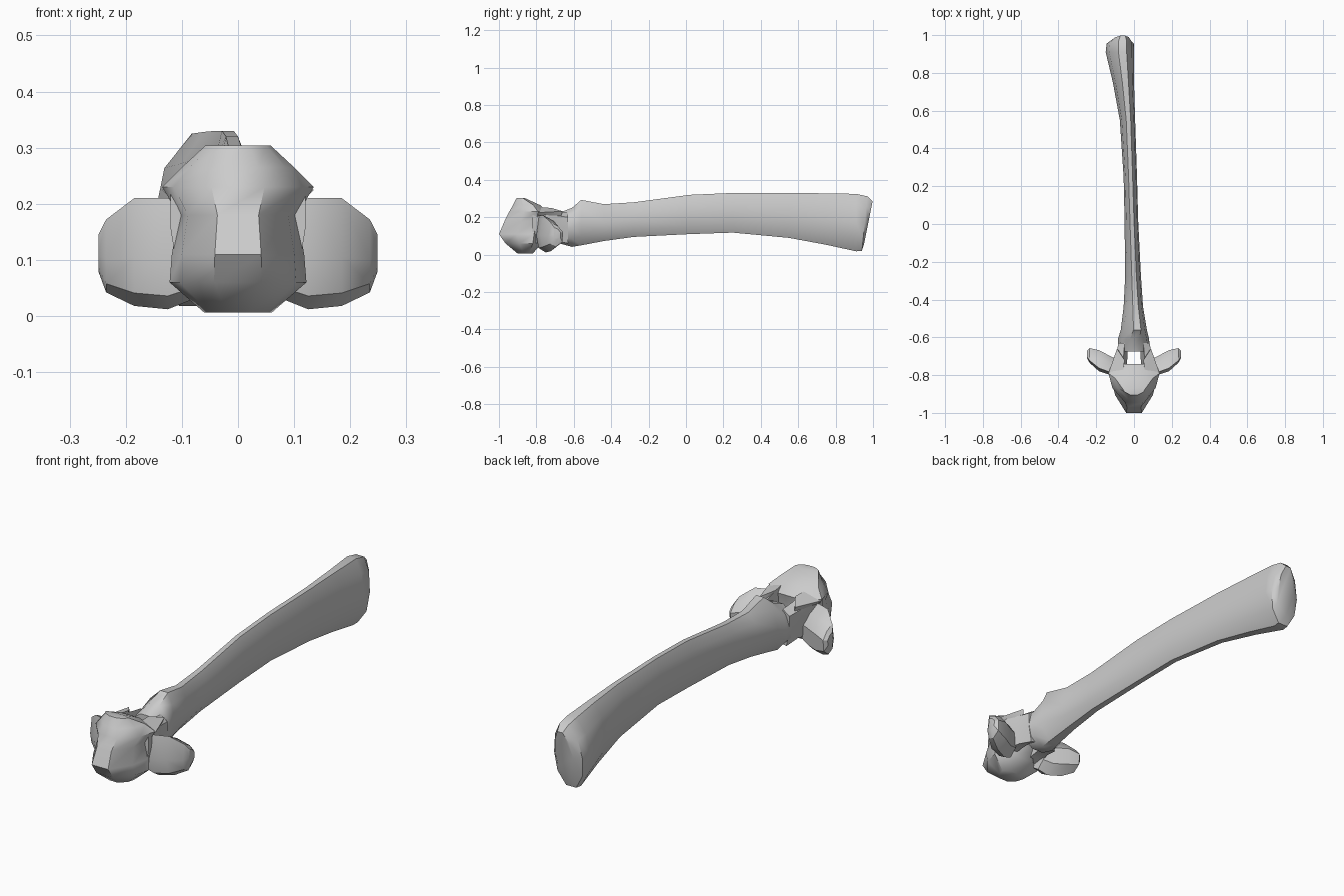
import bpy, bmesh, math

if "Cube" in bpy.data.objects:
    bpy.data.objects.remove(bpy.data.objects["Cube"])


def finish(name, bm, angle=38):
    bmesh.ops.recalc_face_normals(bm, faces=bm.faces)
    me = bpy.data.meshes.new(name)
    bm.to_mesh(me)
    bm.free()
    ob = bpy.data.objects.new(name, me)
    bpy.context.collection.objects.link(ob)
    bpy.ops.object.select_all(action='DESELECT')
    bpy.context.view_layer.objects.active = ob
    ob.select_set(True)
    bpy.ops.object.shade_smooth_by_angle(angle=math.radians(angle))
    return ob


def loft(name, rings, angle=38):
    """Skin a list of equal-length point rings and cap both ends."""
    bm = bmesh.new()
    vr = [[bm.verts.new(p) for p in r] for r in rings]
    n = len(vr[0])
    for a, b in zip(vr, vr[1:]):
        for i in range(n):
            j = (i + 1) % n
            bm.faces.new((a[i], a[j], b[j], b[i]))
    bm.faces.new(vr[0])
    bm.faces.new(vr[-1])
    return finish(name, bm, angle)


def hull(name, pts):
    bm = bmesh.new()
    for p in pts:
        bm.verts.new(p)
    res = bmesh.ops.convex_hull(bm, input=bm.verts)
    junk = [g for g in res['geom_interior'] if isinstance(g, bmesh.types.BMVert)]
    bmesh.ops.delete(bm, geom=junk, context='VERTS')
    return finish(name, bm)


# Long blade: y, left x, right x, top ridge x, bottom z, top z, end tilt
SHAFT = [(-0.675, -0.085, 0.085, 0.0, 0.06, 0.225, 0.0),
         (-0.61, -0.085, 0.08, 0.0, 0.042, 0.25, 0.0),
         (-0.56, -0.07, 0.068, 0.02, 0.05, 0.293, 0.0),
         (-0.44, -0.055, 0.048, 0.01, 0.073, 0.27, 0.0),
         (-0.28, -0.047, 0.037, 0.0, 0.095, 0.28, 0.0),
         (0.02, -0.05, 0.022, -0.012, 0.11, 0.32, 0.0),
         (0.25, -0.055, 0.016, -0.02, 0.118, 0.33, 0.0),
         (0.55, -0.075, 0.006, -0.03, 0.09, 0.33, 0.0),
         (0.75, -0.112, 0.0, -0.045, 0.053, 0.328, 0.0),
         (0.91, -0.15, 0.0, -0.06, 0.018, 0.325, 0.0),
         (0.955, -0.145, 0.0, -0.06, 0.02, 0.312, 0.1),
         (0.975, -0.11, -0.02, -0.06, 0.06, 0.285, 0.2)]
rings = []
for y, l, r, tx, z0, z1, tilt in SHAFT:
    m, h = (l + r) / 2, z1 - z0
    prof = [(tx + (r - tx) * .35, 1), (r * .85 + m * .15, .8), (r, .5), (r * .85 + m * .15, .2),
            (m + (r - m) * .3, 0), (m + (l - m) * .4, 0),
            (l * .9 + m * .1, .22), (l, .5), (l * .75 + m * .25, .8), (tx + (l - tx) * .25, 1)]
    rings.append([(x, y + tilt * h * (t - .5), z0 + h * t) for x, t in prof])
loft("spine_blade", rings, 42)

# Round body in front: z, front y, back y, half width
BODY = [(0.006, -0.90, -0.82, 0.06), (0.06, -0.965, -0.77, 0.122),
        (0.11, -1.0, -0.75, 0.118), (0.18, -0.97, -0.742, 0.105),
        (0.23, -0.945, -0.74, 0.135), (0.265, -0.925, -0.78, 0.10),
        (0.304, -0.905, -0.865, 0.058)]
rings = []
for z, f, b, w in BODY:
    d = b - f
    half = [(.35, f), (.85, f + d * .38), (1, f + d * .75), (.45, b)]
    rings.append([(w * k, y, z) for k, y in half] +
                 [(-w * k, y, z) for k, y in reversed(half)])
loft("body", rings, 45)

for side, s in (("left", -1), ("right", 1)):
    # Arch walls that leave an open canal between body and blade
    rings = []
    for y, xi, xo, z0, z1 in [(-0.82, .04, .12, .06, .25), (-0.75, .037, .112, .07, .25),
                              (-0.70, .035, .095, .075, .235), (-0.63, .03, .083, .06, .225)]:
        rings.append([(s * xi, y, z0 + .01), (s * (xo - .015), y, z0), (s * xo, y, (z0 + z1) / 2),
                      (s * xo, y, z1 - .025), (s * (xi + .02), y, z1)])
    loft(side + "_arch_wall", rings)

    # Small pointed facet on the upper rim
    hull(side + "_upper_facet",
         [(s * x, y, z) for x, y, z in
          [(.06, -.80, .255), (.135, -.79, .225), (.09, -.66, .232), (.05, -.72, .25),
           (.10, -.79, .19), (.08, -.67, .20), (.05, -.74, .20)]])

    # Side wing
    rings = []
    for x, y0, y1, z0, z1 in [(.08, -.80, -.72, .03, .20), (.125, -.80, -.70, .012, .21),
                              (.185, -.78, -.668, .018, .21), (.235, -.735, -.657, .042, .172),
                              (.249, -.71, -.67, .08, .145)]:
        yd, zd = y1 - y0, z1 - z0
        rings.append([(s * x, y0 + yd * u, z0 + zd * v) for u, v in
                      [(.0, .45), (.12, .12), (.5, 0), (.95, .2), (1, .6), (.65, .85), (.15, 1)]])
    loft(side + "_wing", rings, 30)
